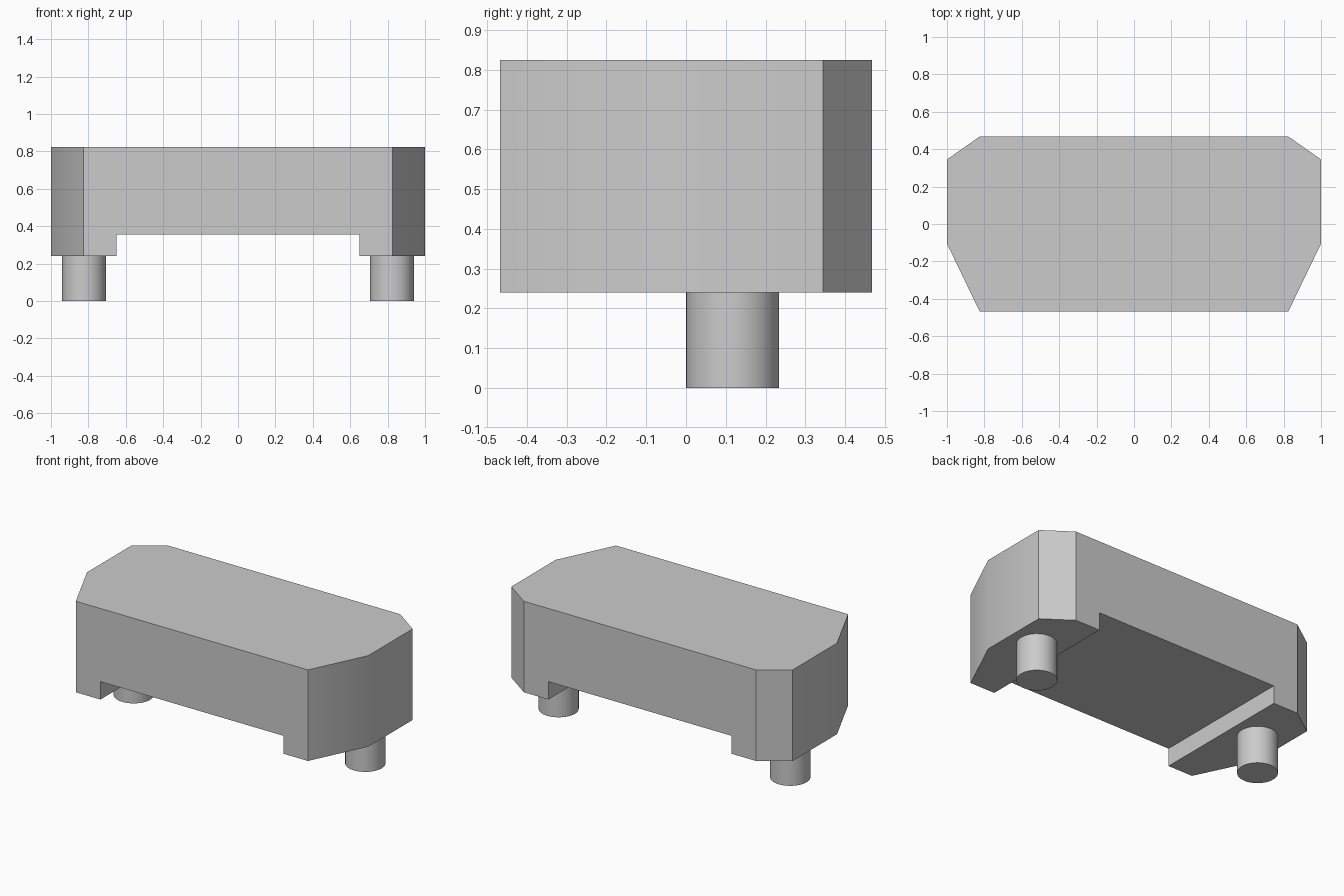
import bpy
import bmesh
from math import radians

default = bpy.data.objects.get("Cube")
if default:
    bpy.data.objects.remove(default, do_unlink=True)

TOP, BASE, RECESS = 0.825, 0.24, 0.355

# Single plain grey material
grey = bpy.data.materials.new("plain_grey")
grey.use_nodes = True
colour = (0.6, 0.6, 0.6, 1.0)
grey.diffuse_color = colour
grey.node_tree.nodes["Principled BSDF"].inputs["Base Color"].default_value = colour


def prism(name, outline, z0, z1):
    """Extrude a plan outline from z0 up to z1."""
    bm = bmesh.new()
    face = bm.faces.new([bm.verts.new((x, y, z0)) for x, y in outline])
    extruded = bmesh.ops.extrude_face_region(bm, geom=[face])["geom"]
    for v in extruded:
        if isinstance(v, bmesh.types.BMVert):
            v.co.z = z1
    bmesh.ops.recalc_face_normals(bm, faces=bm.faces)
    mesh = bpy.data.meshes.new(name)
    bm.to_mesh(mesh)
    bm.free()
    obj = bpy.data.objects.new(name, mesh)
    bpy.context.collection.objects.link(obj)
    mesh.materials.append(grey)
    return obj


def smooth(obj):
    bpy.ops.object.select_all(action="DESELECT")
    obj.select_set(True)
    bpy.context.view_layer.objects.active = obj
    bpy.ops.object.shade_smooth_by_angle(angle=radians(30))


# Eight-sided body: half outline mirrored across x
half = [(0.825, -0.468), (1.0, -0.105), (1.0, 0.345), (0.825, 0.468)]
body = prism("body", half + [(-x, y) for x, y in reversed(half)], BASE, TOP)

# Wide recess under the middle, open to front and back
cutter = prism("recess_cutter",
               [(-0.65, -1), (0.65, -1), (0.65, 1), (-0.65, 1)], 0, RECESS)
cut = body.modifiers.new("recess", "BOOLEAN")
cut.operation = "DIFFERENCE"
cut.solver = "EXACT"
cut.object = cutter
bpy.context.view_layer.objects.active = body
bpy.ops.object.modifier_apply(modifier=cut.name)
bpy.data.objects.remove(cutter, do_unlink=True)
smooth(body)

# Round legs
for side, sign in (("left", 1), ("right", -1)):
    bpy.ops.mesh.primitive_cylinder_add(
        vertices=48, radius=0.117, depth=BASE,
        location=(sign * 0.823, 0.117, BASE / 2))
    leg = bpy.context.object
    leg.name = side + "_leg"
    leg.data.materials.append(grey)
    smooth(leg)
